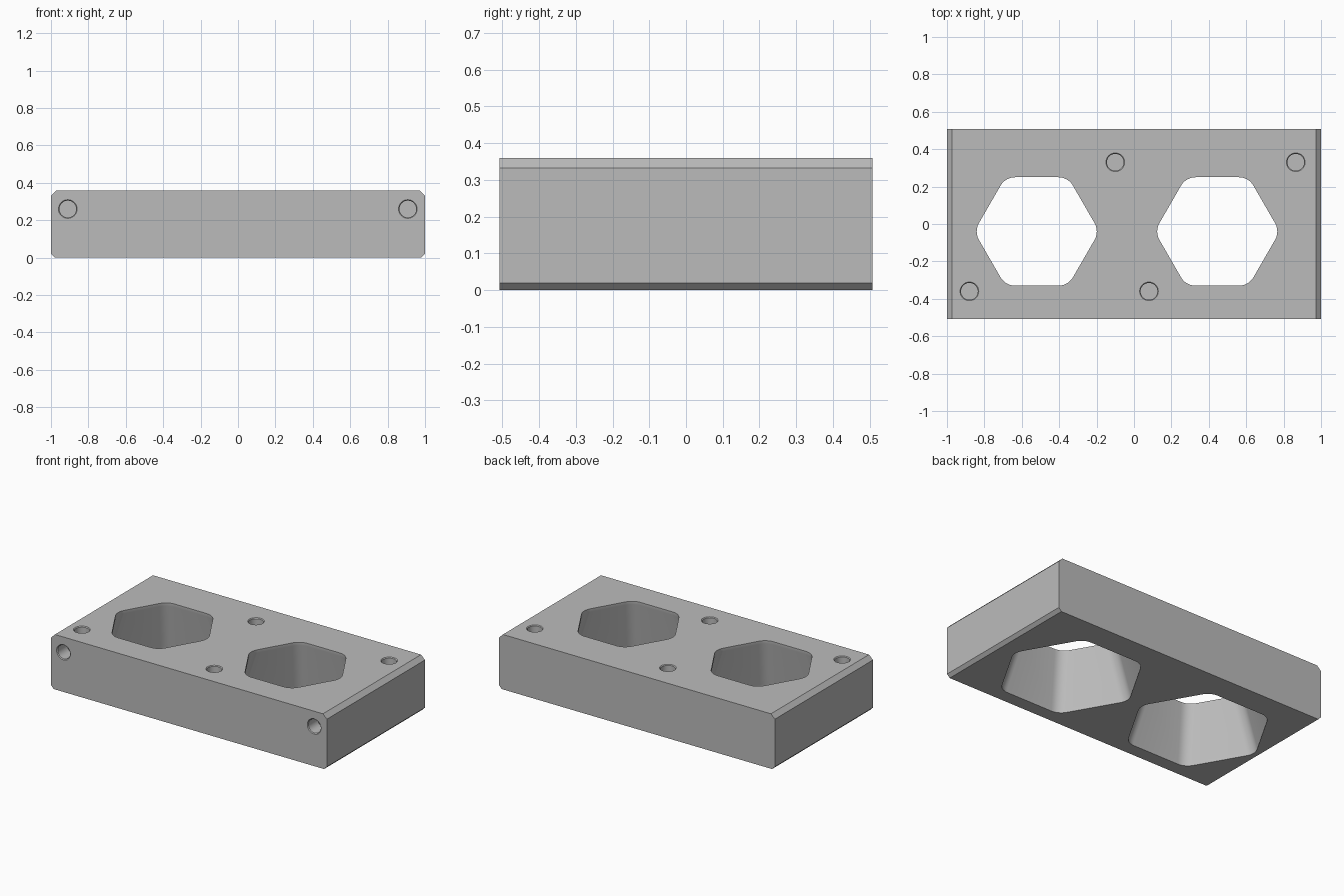
import bpy
import bmesh
import math
from mathutils import Matrix, Vector

old = bpy.data.objects.get("Cube")
if old:
    bpy.data.objects.remove(old, do_unlink=True)

# Single flat colour
grey = bpy.data.materials.new("plain_grey")
grey.use_nodes = True
colour = (0.5, 0.5, 0.5, 1)
grey.diffuse_color = colour
grey.node_tree.nodes["Principled BSDF"].inputs["Base Color"].default_value = colour

HEIGHT, HALF_DEPTH = 0.36, 0.508


def loft(name, rings):
    """Skin a stack of equal-length point rings into a capped solid."""
    bm = bmesh.new()
    loops = [[bm.verts.new(p) for p in ring] for ring in rings]
    n = len(loops[0])
    for a, b in zip(loops, loops[1:]):
        for i in range(n):
            j = (i + 1) % n
            bm.faces.new((a[i], a[j], b[j], b[i]))
    bm.faces.new(loops[0])
    bm.faces.new(loops[-1])
    bmesh.ops.recalc_face_normals(bm, faces=bm.faces)
    mesh = bpy.data.meshes.new(name)
    bm.to_mesh(mesh)
    bm.free()
    mesh.materials.append(grey)
    obj = bpy.data.objects.new(name, mesh)
    bpy.context.collection.objects.link(obj)
    return obj


def rounded_hexagon(cx, cy, z, size, radius, steps=6):
    """Ring of a hexagon with filleted corners, pointing along x."""
    ring = []
    for k in range(6):
        a = math.radians(60 * k)
        reach = size - radius / math.cos(math.pi / 6)
        for s in range(steps + 1):
            t = a + math.radians(60 * s / steps - 30)
            ring.append((cx + reach * math.cos(a) + radius * math.cos(t),
                         cy + reach * math.sin(a) + radius * math.sin(t), z))
    return ring


def round_hole(name, place, tilt, depth=0.1, radius=0.045, lip=0.005):
    """Blind hole with a fine countersunk edge, bored along local -z."""
    matrix = Matrix.Translation(place) @ Matrix.Rotation(tilt, 4, 'X')
    profile = [(radius + lip, 0.02), (radius + lip, 0), (radius, -lip), (radius, -depth)]
    angles = [math.tau * i / 32 for i in range(32)]
    return loft(name, [[matrix @ Vector((r * math.cos(a), r * math.sin(a), z))
                        for a in angles] for r, z in profile])


# Block with chamfered long corners, extruded front to back
half = [(0.98, 0), (1, 0.02), (1, 0.332), (0.972, HEIGHT)]
section = half + [(-x, z) for x, z in reversed(half)]
block = loft("block", [[(x, y, z) for x, z in section]
                       for y in (-HALF_DEPTH, HALF_DEPTH)])

# Hexagonal openings: short straight lips joined by a flared wall
cutters = []
flare = [(-0.02, 0.44), (0.025, 0.44), (HEIGHT - 0.02, 0.335), (HEIGHT + 0.02, 0.335)]
for i, x in enumerate((-0.52, 0.445)):
    cutters.append(loft(f"hexagon_cutter_{i}",
                        [rounded_hexagon(x, -0.04, z, size, 0.09) for z, size in flare]))

# Round holes in the top and the front
for i, (x, y) in enumerate([(-0.1, 0.33), (0.865, 0.33), (-0.88, -0.36), (0.08, -0.36)]):
    cutters.append(round_hole(f"top_hole_cutter_{i}", (x, y, HEIGHT), 0))
for i, x in enumerate((-0.91, 0.908)):
    cutters.append(round_hole(f"front_hole_cutter_{i}", (x, -HALF_DEPTH, 0.26), math.pi / 2))

# Cut the openings, then remove the cutters
bpy.ops.object.select_all(action='DESELECT')
bpy.context.view_layer.objects.active = block
block.select_set(True)
for cutter in cutters:
    cutter.hide_render = True
    mod = block.modifiers.new(cutter.name, 'BOOLEAN')
    mod.operation = 'DIFFERENCE'
    mod.solver = 'EXACT'
    mod.object = cutter
    bpy.ops.object.modifier_apply(modifier=mod.name)
for cutter in cutters:
    bpy.data.objects.remove(cutter, do_unlink=True)

bpy.ops.object.shade_smooth_by_angle(angle=math.radians(20))
